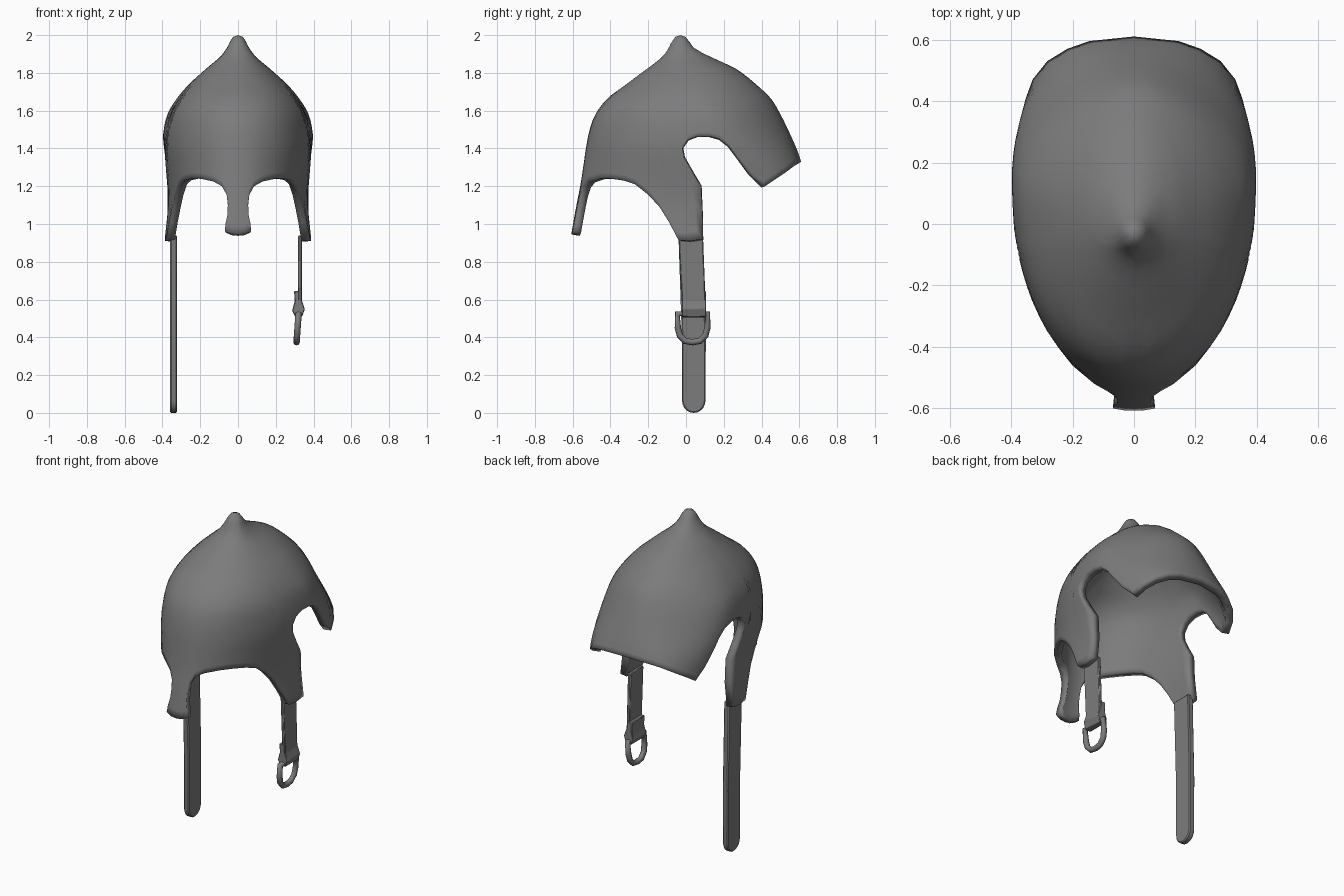
import bpy, bmesh, math

cube = bpy.data.objects.get("Cube")
if cube:
    bpy.data.objects.remove(cube, do_unlink=True)

steel = bpy.data.materials.new("dark_grey")
steel.use_nodes = True
steel.diffuse_color = (0.2, 0.2, 0.2, 1)
steel.node_tree.nodes["Principled BSDF"].inputs["Base Color"].default_value = (0.2, 0.2, 0.2, 1)


def interp(table, key, curved=False):
    """Look up rows sorted by their first value, straight or along a smooth curve."""
    key = min(max(key, table[0][0]), table[-1][0])
    n = next(n for n in range(len(table) - 1) if key <= table[n + 1][0])
    a, b = table[n], table[n + 1]
    span = b[0] - a[0]
    f = (key - a[0]) / span
    if not curved:
        return [p + (q - p) * f for p, q in zip(a[1:], b[1:])]
    before, after = table[max(n - 1, 0)], table[min(n + 2, len(table) - 1)]
    result = []
    for o, p, q, r in zip(before[1:], a[1:], b[1:], after[1:]):
        m0 = (q - o) / (b[0] - before[0]) * span
        m1 = (r - p) / (after[0] - a[0]) * span
        ease = f * f * (3 - 2 * f)
        result.append(p + (q - p) * ease + m0 * f * (1 - f) ** 2 - m1 * f * f * (1 - f))
    return result


def add_object(name, bm):
    mesh = bpy.data.meshes.new(name)
    bm.to_mesh(mesh)
    bm.free()
    obj = bpy.data.objects.new(name, mesh)
    bpy.context.collection.objects.link(obj)
    mesh.materials.append(steel)
    return obj


def smooth(obj, degrees):
    bpy.ops.object.select_all(action='DESELECT')
    obj.select_set(True)
    bpy.context.view_layer.objects.active = obj
    bpy.ops.object.shade_smooth_by_angle(angle=math.radians(degrees))


# Dome sections: height, front y, back y, half width, y of widest point, back squareness
SECTIONS = [
    (.92, -.612, .7, .388, .12, .7), (1.1, -.58, .68, .37, .12, .7),
    (1.2, -.56, .66, .375, .14, .72), (1.33, -.54, .61, .392, .15, .85),
    (1.4, -.53, .585, .4, .15, 1.0), (1.5, -.51, .54, .393, .14, 1.15),
    (1.59, -.475, .495, .37, .11, 1.18), (1.67, -.41, .445, .32, .08, 1.15),
    (1.74, -.315, .37, .26, .06, 1.1), (1.79, -.25, .31, .205, .04, 1.05),
    (1.83, -.195, .25, .16, .02, 1.0), (1.88, -.13, .14, .1, -.02, 1.0),
    (1.93, -.09, .045, .06, -.03, 1.0), (1.97, -.075, .015, .04, -.03, 1.0),
    (1.99, -.058, -.002, .026, -.03, 1.0)]
FRONT_POW = .95
TOP = 1.99

# Lower rim from nose guard to nape: first by (x, z), then by (y, z)
NOSE_RIM = [(0, .945), (.025, .948), (.05, .962), (.051, 1.0), (.052, 1.05),
            (.054, 1.1), (.06, 1.155), (.085, 1.2), (.13, 1.225), (.2, 1.24)]
SIDE_RIM = [(-.4, 1.24), (-.33, 1.23), (-.27, 1.21), (-.2, 1.155), (-.14, 1.09),
            (-.09, 1.01), (-.04, .915), (.02, .91), (.09, .92), (.088, 1.06),
            (.08, 1.2), (.03, 1.28), (-.01, 1.35), (-.02, 1.4), (.01, 1.445),
            (.06, 1.465), (.12, 1.465), (.18, 1.45), (.23, 1.41), (.28, 1.34),
            (.34, 1.26), (.41, 1.195), (.47, 1.235), (.53, 1.275),
            (.57, 1.305), (.595, 1.32)]
# Angle each column reaches at the crown, and how fast it bends there
CROWN = [(0, 0), (6, .09), (9, .35), (16, .85), (17, .97), (18, 1.09),
         (19, 1.16), (20, 1.22), (23, 1.28), (36, math.pi)]
BEND = [(0, 1), (16, 1), (17, 1.5), (18, 2.5), (19, 4),
        (20, 8), (22, 8), (23, 4), (24, 2), (30, 1)]
# Flare of the nose guard towards its tip
FLARE = [(.97, 1.38), (1.0, 1.3), (1.04, 1.1), (1.08, 1.0)]


def section(z):
    return interp(SECTIONS, z, curved=True)


def surface(angle, z):
    front, back, width, mid, back_pow = section(z)
    c = math.cos(angle)
    p = FRONT_POW if c > 0 else back_pow
    reach = (front if c > 0 else back) - mid
    x = width * abs(math.sin(angle)) ** p
    if angle < .5:
        x *= interp(FLARE, z)[0]
    return (x, mid + reach * abs(c) ** p, z)


def angle_from_x(x, z):
    return math.asin((x / section(z)[2]) ** (1 / FRONT_POW))


def angle_from_y(y, z):
    front, back, width, mid, back_pow = section(z)
    if y < mid:
        return math.acos(min(1, (y - mid) / (front - mid)) ** (1 / FRONT_POW))
    return math.pi - math.acos(min(1, (y - mid) / (back - mid)) ** (1 / back_pow))


# Helmet shell: one half, then mirrored and thickened
rim = [(angle_from_x(x, z), z) for x, z in NOSE_RIM]
rim += [(angle_from_y(y, z), z) for y, z in SIDE_RIM]
rim.append((math.pi, 1.33))
ROWS = 24
bm = bmesh.new()
apex = bm.verts.new((0, -.03, 2.0))
columns = []
for i, (a0, z0) in enumerate(rim):
    a1, k = interp(CROWN, i)[0], interp(BEND, i)[0]
    col = []
    for j in range(ROWS + 1):
        t = j / ROWS
        co = surface(a1 + (a0 - a1) * (1 - t) ** k, z0 + (TOP - z0) * t)
        col.append(bm.verts.new(co))
    columns.append(col)
for a, b in zip(columns, columns[1:]):
    for j in range(ROWS):
        bm.faces.new((a[j], b[j], b[j + 1], a[j + 1]))
    bm.faces.new((a[-1], b[-1], apex))
for v in columns[0] + columns[-1]:
    v.co.x = 0
shell = add_object("helmet_shell", bm)
mirror = shell.modifiers.new("mirror", 'MIRROR')
mirror.use_clip = True
mirror.merge_threshold = .0005
solid = shell.modifiers.new("thickness", 'SOLIDIFY')
solid.thickness = .045
solid.offset = -1
smooth(shell, 50)


def prism(name, points, axis, start, end, bevel):
    """Extrude a flat outline along x or y."""
    bm = bmesh.new()
    place = (lambda p, d: (d, p[0], p[1])) if axis == 'x' else (lambda p, d: (p[0], d, p[1]))
    face = bm.faces.new([bm.verts.new(place(p, start)) for p in points])
    new = bmesh.ops.extrude_face_region(bm, geom=[face])["geom"]
    offset = place((0, 0), end - start)
    bmesh.ops.translate(bm, vec=offset, verts=[v for v in new if isinstance(v, bmesh.types.BMVert)])
    bmesh.ops.recalc_face_normals(bm, faces=bm.faces)
    obj = add_object(name, bm)
    mod = obj.modifiers.new("soft_edges", 'BEVEL')
    mod.width = bevel
    mod.limit_method = 'ANGLE'
    smooth(obj, 35)


# Long chin strap with a rounded tip, on the right side
tip = [(.041 + .062 * math.cos(a), .065 + .065 * math.sin(a))
       for a in [math.pi * (1 + n / 10) for n in range(11)]]
prism("long_strap", tip + [(.105, .4), (.09, .94), (-.04, .94), (-.022, .4)],
      'x', -.359, -.322, .006)

# Short strap and its folded end, on the left side
prism("short_strap", [(-.02, .55), (.105, .55), (.09, .94), (-.04, .94)],
      'x', .317, .338, .005)
prism("strap_fold", [(.297, .645), (.328, .645), (.336, .6), (.354, .55), (.34, .51),
                     (.305, .505), (.286, .54), (.3, .59)], 'y', -.022, .106, .004)

# Buckle ring hanging from the fold
curve = bpy.data.curves.new("buckle_ring", 'CURVE')
curve.dimensions = '3D'
curve.bevel_depth = .017
curve.bevel_resolution = 2
path = [(-.045, .525), (-.043, .45), (-.033, .41), (-.005, .381), (.035, .374),
        (.075, .381), (.103, .41), (.113, .45), (.115, .525)]
spline = curve.splines.new('POLY')
spline.points.add(len(path) - 1)
for point, (y, z) in zip(spline.points, path):
    point.co = (.31 + (z - .374) * .07, y, z, 1)
spline.use_cyclic_u = True
curve.materials.append(steel)
ring = bpy.data.objects.new("buckle_ring", curve)
bpy.context.collection.objects.link(ring)
